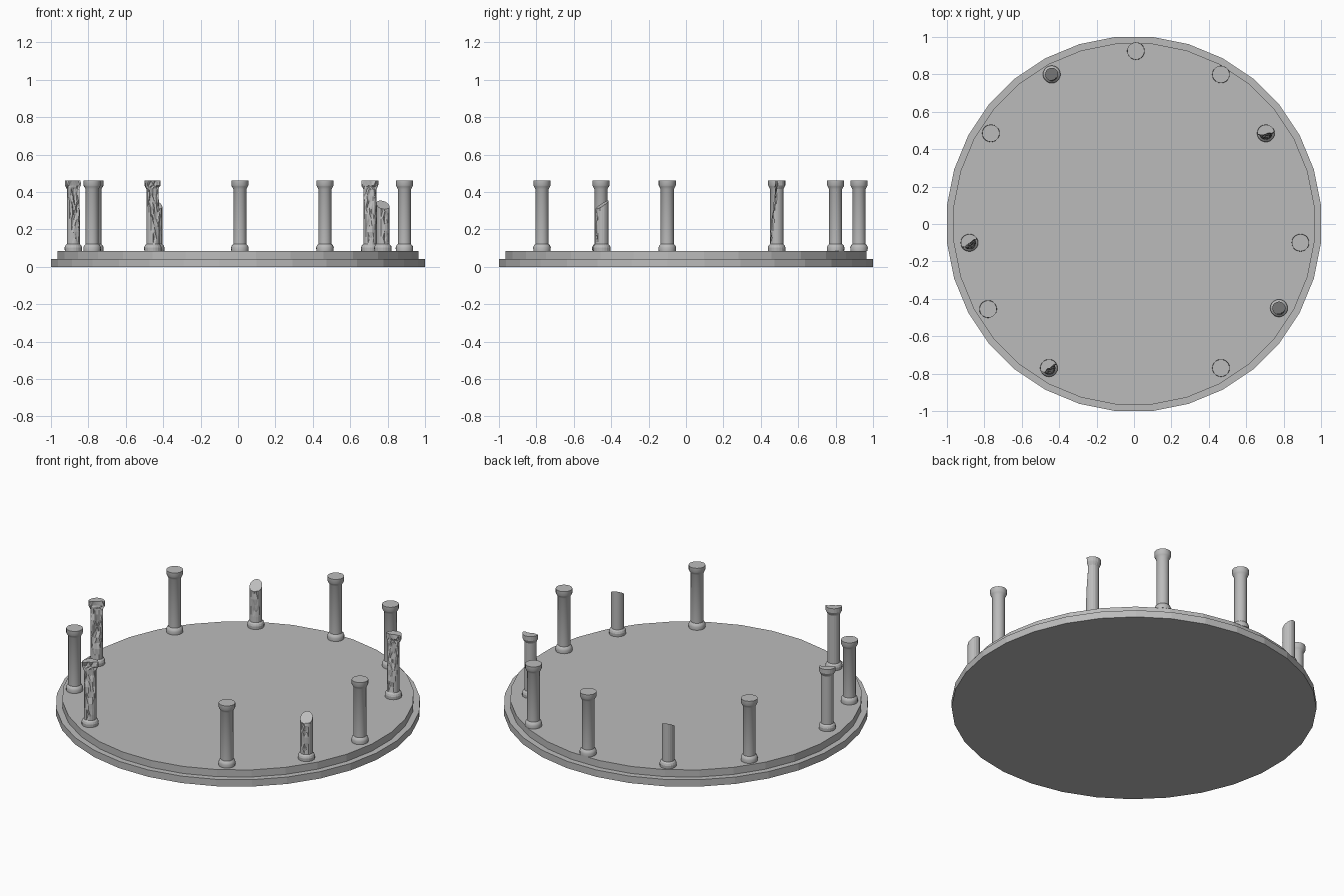
import bpy, bmesh, math, random
from mathutils import Vector

if "Cube" in bpy.data.objects:
    bpy.data.objects.remove(bpy.data.objects["Cube"])

random.seed(4)
stone = bpy.data.materials.new("grey_stone")
stone.diffuse_color = (0.5, 0.5, 0.5, 1)
stone.use_nodes = True
stone.node_tree.nodes["Principled BSDF"].inputs["Base Color"].default_value = stone.diffuse_color
SIDES = 20

def add_object(name, bm, smooth=False):
    bmesh.ops.recalc_face_normals(bm, faces=bm.faces[:])
    mesh = bpy.data.meshes.new(name)
    bm.to_mesh(mesh)
    bm.free()
    mesh.materials.append(stone)
    ob = bpy.data.objects.new(name, mesh)
    bpy.context.collection.objects.link(ob)
    if smooth:
        bpy.ops.object.select_all(action='DESELECT')
        ob.select_set(True)
        bpy.context.view_layer.objects.active = ob
        bpy.ops.object.shade_smooth_by_angle(angle=math.radians(35))
    return ob

def lathe(profile, n, offset=0.0):
    """Closed solid of revolution from (radius, z) points."""
    bm = bmesh.new()
    rings = [[bm.verts.new((r * math.cos(2 * math.pi * (i + offset) / n),
                            r * math.sin(2 * math.pi * (i + offset) / n), z))
              for i in range(n)] for r, z in profile]
    for a, b in zip(rings, rings[1:]):
        for i in range(n):
            j = (i + 1) % n
            bm.faces.new((a[i], a[j], b[j], b[i]))
    bm.faces.new(rings[0][::-1])
    bm.faces.new(rings[-1])
    return bm

# two-step round platform
R = 1 / math.cos(math.pi / 32)
add_object("platform", lathe([(R, 0), (R, 0.042), (R * .965, 0.042), (R * .965, 0.085)], 32, 0.5))

BASE = [(.046, .085), (.047, .103), (.043, .114), (.035, .122)]
CAPITAL = [(.035, .415), (.042, .428), (.046, .436), (.046, .462)]

def shaft(z0, z1, rows):
    return [(.035, z0 + (z1 - z0) * k / rows) for k in range(1, rows)]

def chip(bm, direction, limit, noise):
    """Flatten everything beyond a rough plane facing the given direction."""
    d = Vector((*direction, 0)).normalized()
    for v in bm.verts:
        lim = limit(v.co.z) + random.uniform(-noise, noise)
        over = v.co.dot(d) - lim
        if over > 0 and v.co.z > .125:
            v.co -= d * over

def place(bm, x, y):
    bmesh.ops.translate(bm, vec=(x, y, 0), verts=bm.verts[:])
    return bm

# whole columns
for x, y in [(.01, .925), (.465, .80), (.89, -.10), (.465, -.77), (-.78, -.455), (-.765, .485)]:
    add_object("whole_column", place(lathe(BASE + CAPITAL, SIDES), x, y), True)

# columns with half of the capital and the shaft face broken off
for x, y, d in [(.705, .485, (.15, -1)), (-.88, -.10, (.6, -1)), (-.455, -.77, (.6, -1))]:
    bm = lathe(BASE + shaft(.122, .415, 9) + CAPITAL, SIDES)
    chip(bm, d, lambda z: .002 + .03 * min(1, max(0, (.40 - z) / .22)), .005)
    bmesh.ops.triangulate(bm, faces=[f for f in bm.faces if len(f.verts) == 4])
    add_object("chipped_column", place(bm, x, y))

# short columns snapped off at a slant
for x, y in [(-.44, .80), (.775, -.45)]:
    bm = lathe(BASE + shaft(.122, .40, 8) + [(.035, .40)], SIDES)
    chip(bm, (.4, -1), lambda z: .030, .005)
    bmesh.ops.triangulate(bm, faces=[f for f in bm.faces if len(f.verts) == 4])
    cut = bmesh.ops.bisect_plane(bm, geom=bm.verts[:] + bm.edges[:] + bm.faces[:],
                                 plane_co=(0, 0, .33), plane_no=(.25, -.65, 1), clear_outer=True)
    bmesh.ops.holes_fill(bm, edges=[e for e in bm.edges if e.is_boundary], sides=0)
    add_object("snapped_column", place(bm, x, y))
